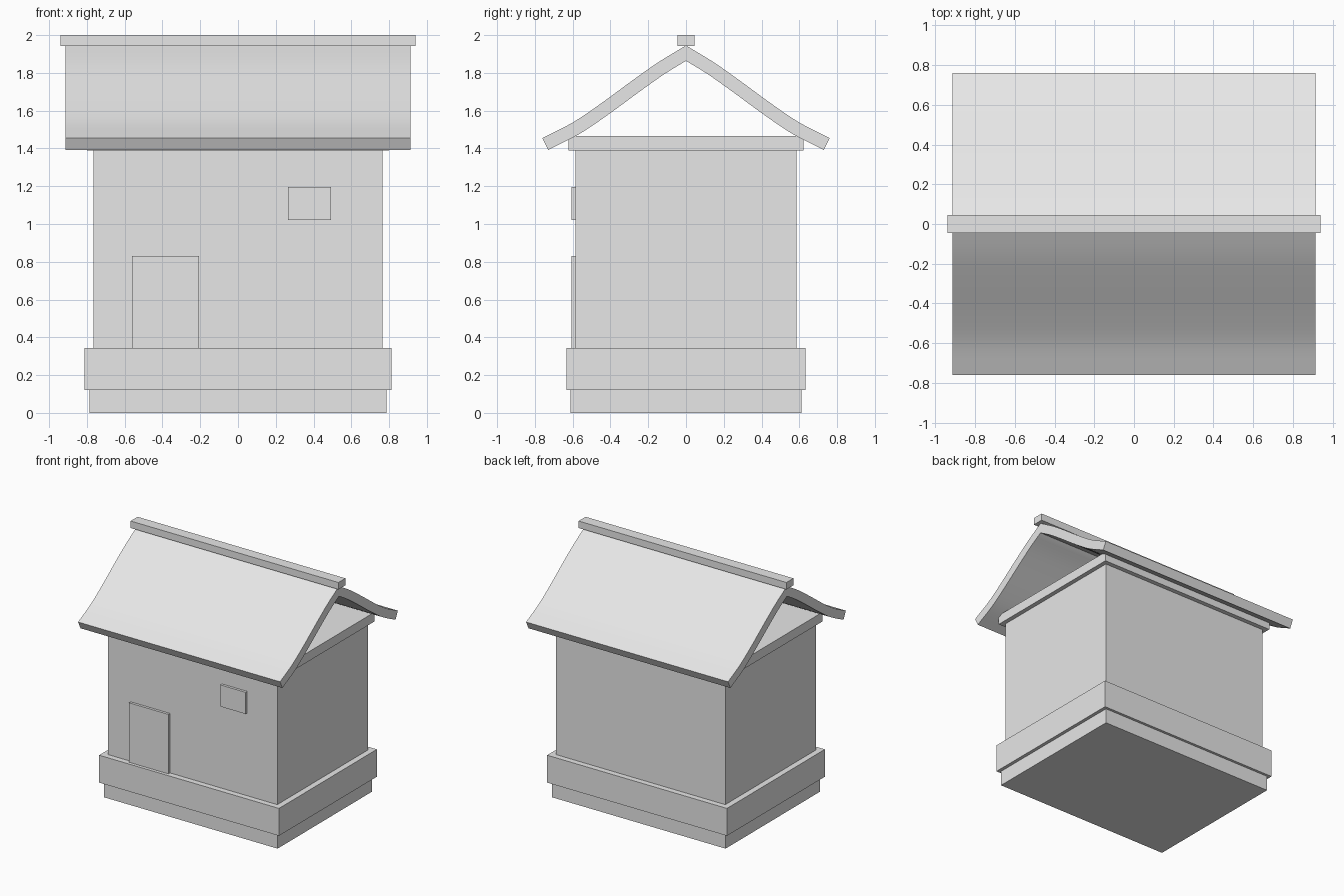
import bpy, bmesh, math
from mathutils import Vector

if "Cube" in bpy.data.objects:
    bpy.data.objects.remove(bpy.data.objects["Cube"])

grey = bpy.data.materials.new("light grey")
grey.diffuse_color = (0.8, 0.8, 0.8, 1)
grey.use_nodes = True
grey.node_tree.nodes["Principled BSDF"].inputs["Base Color"].default_value = grey.diffuse_color


def finish(name, bm):
    bmesh.ops.recalc_face_normals(bm, faces=bm.faces)
    mesh = bpy.data.meshes.new(name)
    bm.to_mesh(mesh)
    bm.free()
    mesh.materials.append(grey)
    ob = bpy.data.objects.new(name, mesh)
    bpy.context.collection.objects.link(ob)
    return ob


def box(name, x0, x1, y0, y1, z0, z1):
    bm = bmesh.new()
    bmesh.ops.create_cube(bm, size=1)
    for v in bm.verts:
        v.co = ((x0 + x1) / 2 + v.co.x * (x1 - x0),
                (y0 + y1) / 2 + v.co.y * (y1 - y0),
                (z0 + z1) / 2 + v.co.z * (z1 - z0))
    return finish(name, bm)


def slab(name, hx, hy, z0, z1):
    return box(name, -hx, hx, -hy, hy, z0, z1)


# Stepped base, walls, ceiling plate and ridge beam
slab("footing", 0.786, 0.611, 0, 0.12)
slab("base_band", 0.813, 0.632, 0.12, 0.344)
slab("walls", 0.765, 0.585, 0.344, 1.39)
slab("ceiling_plate", 0.80, 0.621, 1.39, 1.466)
slab("ridge_beam", 0.94, 0.045, 1.943, 2.0)

# Door and window panels on the front
box("door", -0.56, -0.206, -0.606, -0.58, 0.344, 0.83)
box("window", 0.264, 0.493, -0.606, -0.58, 1.02, 1.197)

# Upper roof curve from ridge to eave
ctrl = [Vector(p) for p in ((0, 1.945), (0.15, 1.854), (0.3, 1.748),
                            (0.45, 1.638), (0.6, 1.537), (0.761, 1.455))]
pts = [2 * ctrl[0] - ctrl[1]] + ctrl + [2 * ctrl[-1] - ctrl[-2]]
top = []
for i in range(1, len(pts) - 2):
    a, b, c, d = pts[i - 1:i + 3]
    for k in range(4):
        t = k / 4
        top.append(0.5 * (2 * b + (c - a) * t + (2 * a - 5 * b + 4 * c - d) * t * t
                          + (3 * b - a - 3 * c + d) * t ** 3))
top.append(ctrl[-1])

# Underside: offset along the normal, mitred at the ridge
under = [Vector((0, 1.864))]
for i in range(1, len(top)):
    tan = (top[min(i + 1, len(top) - 1)] - top[i - 1]).normalized()
    under.append(top[i] + 0.07 * Vector((tan.y, -tan.x)))

# Curved roof sheet swept along x, mirrored front to back
bm = bmesh.new()
HX = 0.913


def row(p, s):
    return [bm.verts.new((x, s * p.x, p.y)) for x in (-HX, HX)]


for s in (-1, 1):
    t = [row(p, s) for p in top]
    u = [row(p, s) for p in under]
    for i in range(len(t) - 1):
        bm.faces.new((t[i][0], t[i][1], t[i + 1][1], t[i + 1][0]))
        bm.faces.new((u[i][0], u[i][1], u[i + 1][1], u[i + 1][0]))
        for e in (0, 1):
            bm.faces.new((t[i][e], t[i + 1][e], u[i + 1][e], u[i][e]))
    bm.faces.new((t[-1][0], t[-1][1], u[-1][1], u[-1][0]))
bmesh.ops.remove_doubles(bm, verts=bm.verts, dist=1e-5)
roof = finish("roof", bm)
bpy.context.view_layer.objects.active = roof
roof.select_set(True)
bpy.ops.object.shade_smooth_by_angle(angle=math.radians(30))
